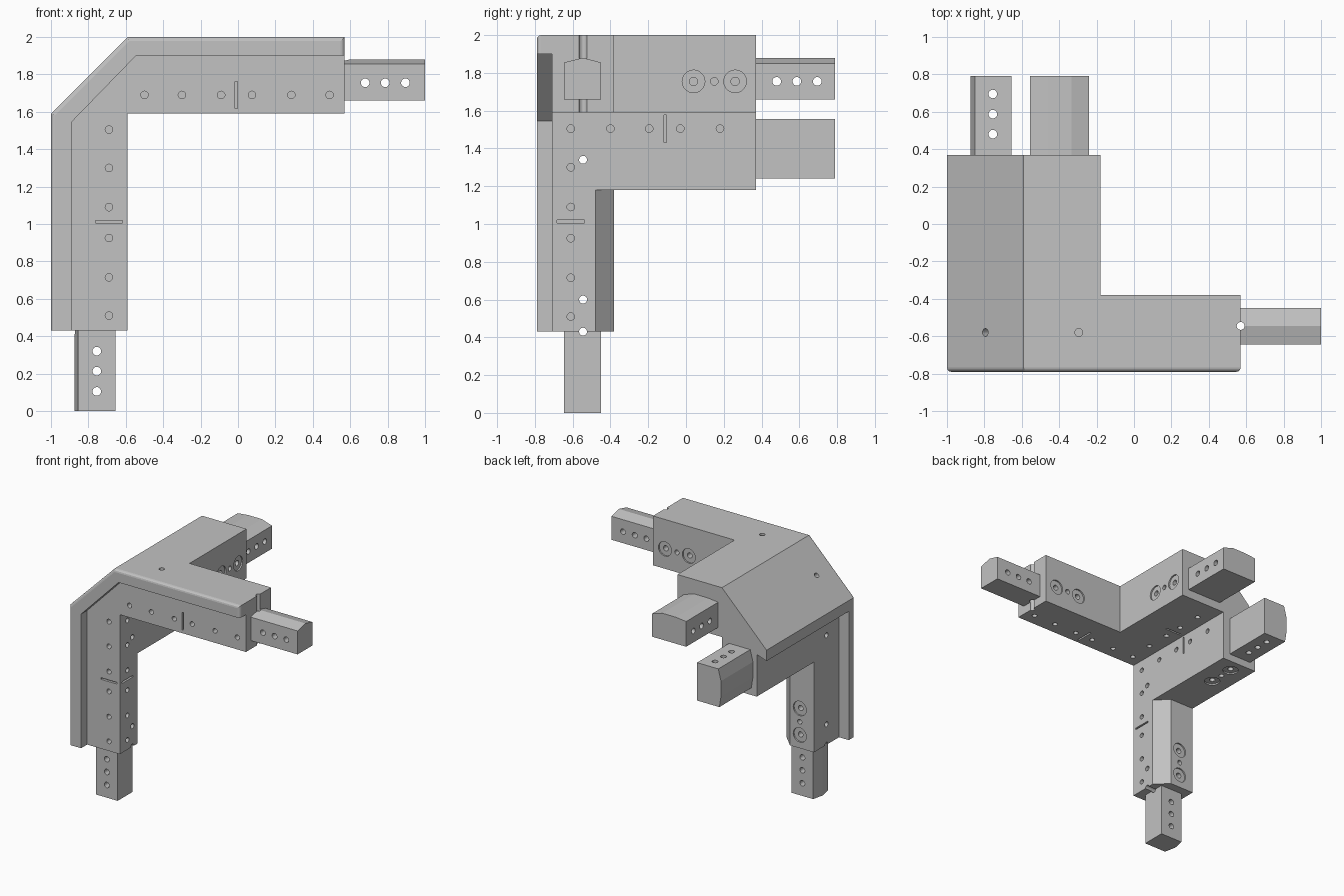
import bpy, bmesh
from mathutils import Vector

cube = bpy.data.objects.get("Cube")
if cube:
    bpy.data.objects.remove(cube, do_unlink=True)

grey = bpy.data.materials.new("light_grey")
grey.use_nodes = True
COLOR = (0.54, 0.54, 0.54, 1)
grey.diffuse_color = COLOR
grey.node_tree.nodes["Principled BSDF"].inputs["Base Color"].default_value = COLOR

X, Y, Z = Vector((1, 0, 0)), Vector((0, 1, 0)), Vector((0, 0, 1))


def finish(name, bm):
    bmesh.ops.recalc_face_normals(bm, faces=bm.faces)
    mesh = bpy.data.meshes.new(name)
    bm.to_mesh(mesh)
    bm.free()
    mesh.materials.append(grey)
    obj = bpy.data.objects.new(name, mesh)
    bpy.context.collection.objects.link(obj)
    return obj


def prism(name, axis, pts, start, end, round_edge=None):
    """Extrude a closed profile along an axis, optionally rounding chosen edges."""
    place = {"x": lambda p, t: (t, p[0], p[1]),
             "y": lambda p, t: (p[0], t, p[1]),
             "z": lambda p, t: (p[0], p[1], t)}[axis]
    bm = bmesh.new()
    a = [bm.verts.new(place(p, start)) for p in pts]
    b = [bm.verts.new(place(p, end)) for p in pts]
    bm.faces.new(a)
    bm.faces.new(b[::-1])
    n = len(pts)
    for i in range(n):
        bm.faces.new((a[i], b[i], b[(i + 1) % n], a[(i + 1) % n]))
    if round_edge:
        edges = [e for e in bm.edges if round_edge(e)]
        bmesh.ops.bevel(bm, geom=edges, offset=0.022, segments=3,
                        profile=0.5, affect="EDGES")
    return finish(name, bm)


def rect(u0, u1, v0, v1):
    return [(u0, v0), (u1, v0), (u1, v1), (u0, v1)]


# Raised front trim following the outer edge, rounded on its front outer edge
trim = [(-1, .43), (-1, 1.59), (-.59, 2), (.57, 2),
        (.57, 1.9), (-.545, 1.9), (-.89, 1.545), (-.89, .43)]


def outer_front(e):
    m = (e.verts[0].co + e.verts[1].co) / 2
    flat = all(v.co.y < -.78 for v in e.verts)
    return flat and (m.z > 1.95 or m.x < -.99 or abs(m.z - m.x - 2.59) < .01)


front_trim = prism("front_trim", "y", trim, -.79, -.71, outer_front)

# Three arms meeting at the corner
side_arm = prism("side_arm", "x", rect(-.71, -.38, 1.59, 2), -.18, .57)
rear_arm = prism("rear_arm", "y", [
    (-.91, 1.18), (-.91, 1.53), (-1, 1.5), (-1, 1.59), (-.59, 2), (-.18, 2),
    (-.18, 1.59), (-.59, 1.59), (-.59, 1.18)], -.71, .37)
leg = prism("leg", "z", [
    (-.91, -.71), (-.59, -.71), (-.59, -.48), (-.69, -.38), (-.91, -.38)], .43, 1.18)

# Connector tenons with slightly peaked outer sides
side_tenon = prism("side_tenon", "x", [
    (-.645, 1.66), (-.45, 1.66), (-.45, 1.855), (-.545, 1.88), (-.645, 1.855)], .5, 1)
leg_tenon = prism("leg_tenon", "z", [
    (-.655, -.645), (-.655, -.45), (-.855, -.45), (-.875, -.545), (-.855, -.645)], 0, .5)
upper_tenon = prism("upper_rear_tenon", "y", [
    (-.555, 1.66), (-.24, 1.66), (-.24, 1.85), (-.335, 1.88), (-.46, 1.88),
    (-.555, 1.87)], .3, .79)
lower_tenon = prism("lower_rear_tenon", "y", [
    (-.655, 1.24), (-.655, 1.555), (-.85, 1.555), (-.875, 1.46), (-.875, 1.335),
    (-.86, 1.24)], .3, .79)

hole_bm, recess_bm = bmesh.new(), bmesh.new()


def drill(bm, pos, axis, radius=.02, depth=.05):
    """Cylinder centred on pos, reaching depth to both sides."""
    mat = axis.to_track_quat("Z", "Y").to_matrix().to_4x4()
    mat.translation = Vector(pos)
    bmesh.ops.create_cone(bm, cap_ends=True, segments=20, radius1=radius,
                          radius2=radius, depth=depth * 2, matrix=mat)


def slot(pos, size):
    made = bmesh.ops.create_cube(hole_bm, size=1)["verts"]
    bmesh.ops.scale(hole_bm, vec=size, verts=made)
    bmesh.ops.translate(hole_bm, vec=pos, verts=made)


def fixing(a, b, axis):
    """Two counterbored screw holes with a pilot hole between them."""
    a, b = Vector(a), Vector(b)
    for p in (a, b):
        drill(recess_bm, p, axis, .06, .012)
        drill(hole_bm, p, axis, .022, .06)
    drill(hole_bm, (a + b) / 2, axis, .02)


# Rows of small blind holes and index slots along the arms
for x in (-.5, -.3, -.09, .075, .285, .49):
    drill(hole_bm, (x, -.71, 1.69), Y)
    drill(hole_bm, (x, -.61, 1.59), Z)
for z in (1.505, 1.3, 1.09, .925, .715, .51):
    drill(hole_bm, (-.69, -.71, z), Y)
    drill(hole_bm, (-.59, -.61, z), X)
for y in (-.4, -.195, -.03, .18):
    drill(hole_bm, (-.59, y, 1.505), X)
    drill(hole_bm, (-.49, y, 1.59), Z)
thin, wide, deep = .014, .145, .04
slot((-.01, -.71, 1.69), (thin, deep, wide))
slot((-.01, -.61, 1.59), (thin, wide, deep))
slot((-.69, -.71, 1.013), (wide, deep, thin))
slot((-.59, -.61, 1.013), (deep, wide, thin))
slot((-.59, -.11, 1.505), (deep, thin, wide))
slot((-.49, -.11, 1.59), (wide, thin, deep))

# Cross holes through the leg, top and chamfer
for z in (1.34, .6, .43):
    drill(hole_bm, (-.75, -.545, z), X, .021, .4)
drill(hole_bm, (.57, -.545, 1.8), Z, .021, .4)
drill(hole_bm, (-.295, -.58, 2), Z, .021, .1)
drill(hole_bm, (-.795, -.58, 1.795), Vector((-1, 0, 1)), .021, .1)

# Screw fixings on the inner faces
fixing((.24, -.38, 1.755), (.46, -.38, 1.755), Y)
fixing((-.18, .04, 1.755), (-.18, .26, 1.755), X)
fixing((-.755, .04, 1.18), (-.755, .26, 1.18), Z)
fixing((-.78, -.38, .54), (-.78, -.38, .76), Y)

# Through holes in the tenons
for t in (.105, .213, .32):
    drill(hole_bm, (-.755, -.545, t), Y, .023, .16)
    drill(hole_bm, (1 - t, -.545, 1.755), Y, .023, .16)
    drill(hole_bm, (-.4, .8 - t, 1.755), X, .023, .2)
    drill(hole_bm, (-.755, .8 - t, 1.4), Z, .023, .2)

cutters = [finish("recess_cutter", recess_bm), finish("hole_cutter", hole_bm)]
for c in cutters:
    c.hide_render = True

parts = [side_arm, rear_arm, leg, side_tenon, leg_tenon, upper_tenon, lower_tenon]
for obj in parts:
    bpy.context.view_layer.objects.active = obj
    for c in cutters:
        mod = obj.modifiers.new("cut", "BOOLEAN")
        mod.operation = "DIFFERENCE"
        mod.solver = "EXACT"
        mod.object = c
        bpy.ops.object.modifier_apply(modifier=mod.name)
for c in cutters:
    bpy.data.objects.remove(c, do_unlink=True)
